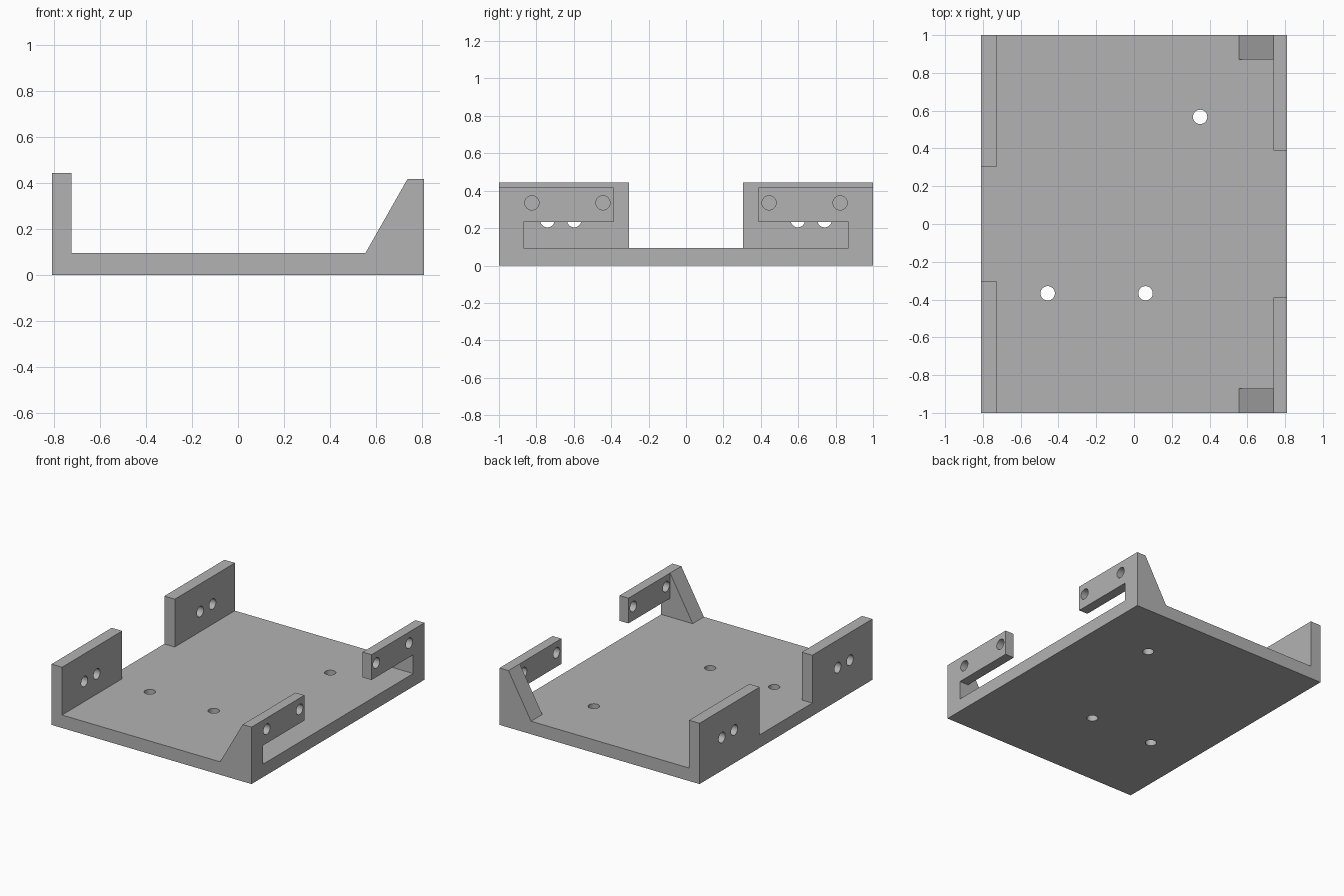
import bpy
import bmesh
from mathutils import Matrix

cube = bpy.data.objects.get("Cube")
if cube:
    bpy.data.objects.remove(cube, do_unlink=True)

FLOOR = 0.095      # top of the base plate
HOLE_R = 0.038
SLOT_TOP = 0.232   # underside of the overhanging arms


def new_object(name, bm):
    mesh = bpy.data.meshes.new(name)
    bmesh.ops.recalc_face_normals(bm, faces=bm.faces)
    bm.to_mesh(mesh)
    bm.free()
    obj = bpy.data.objects.new(name, mesh)
    bpy.context.collection.objects.link(obj)
    return obj


def cut(target, cutter):
    """Subtract the cutter from the target and discard it."""
    cutter.hide_render = True
    bpy.context.view_layer.objects.active = target
    mod = target.modifiers.new("cut", 'BOOLEAN')
    mod.operation = 'DIFFERENCE'
    mod.solver = 'EXACT'
    mod.object = cutter
    bpy.ops.object.modifier_apply(modifier=mod.name)
    bpy.data.objects.remove(cutter, do_unlink=True)


def box_cutter(x, y, z):
    bm = bmesh.new()
    bmesh.ops.create_cube(bm, size=1)
    for v in bm.verts:
        v.co = [lo if c < 0 else hi for c, (lo, hi) in zip(v.co, (x, y, z))]
    return new_object("box_cutter", bm)


def hole_cutter(center, axis='Z', length=0.4):
    rot = Matrix.Rotation(1.5707963, 4, 'Y') if axis == 'X' else Matrix()
    bm = bmesh.new()
    bmesh.ops.create_cone(bm, cap_ends=True, segments=40, radius1=HOLE_R,
                          radius2=HOLE_R, depth=length,
                          matrix=Matrix.Translation(center) @ rot)
    return new_object("hole_cutter", bm)


# Tray: the cross-section with left wall and sloped right wall, run front to back
profile = [(-0.81, 0), (0.81, 0), (0.81, 0.417), (0.738, 0.417),
           (0.555, FLOOR), (-0.725, FLOOR), (-0.725, 0.445), (-0.81, 0.445)]
bm = bmesh.new()
face = bm.faces.new([bm.verts.new((x, -1, z)) for x, z in profile])
ext = bmesh.ops.extrude_face_region(bm, geom=[face])
bmesh.ops.translate(bm, vec=(0, 2, 0),
                    verts=[g for g in ext["geom"] if isinstance(g, bmesh.types.BMVert)])
tray = new_object("mounting_tray", bm)

# Slope trimmed to gussets at both ends, leaving a thin right wall
cut(tray, box_cutter((0.4, 0.738), (-0.87, 0.87), (FLOOR, 0.6)))
# Gaps between the wall tabs
cut(tray, box_cutter((-0.9, -0.7), (-0.304, 0.304), (FLOOR, 0.6)))
cut(tray, box_cutter((0.7, 0.9), (-0.388, 0.388), (FLOOR, 0.6)))
# Slot beneath the right arms
cut(tray, box_cutter((0.7, 0.9), (-0.87, 0.87), (FLOOR, SLOT_TOP)))

# Screw holes in the walls, mirrored front to back
for side in (-1, 1):
    for y in (0.598, 0.741):
        cut(tray, hole_cutter((-0.77, side * y, 0.242), 'X'))
    for y in (0.444, 0.824):
        cut(tray, hole_cutter((0.775, side * y, 0.335), 'X'))

# Screw holes in the floor
for x, y in ((0.35, 0.567), (-0.457, -0.367), (0.061, -0.367)):
    cut(tray, hole_cutter((x, y, 0.05)))

# Plain grey finish
grey = bpy.data.materials.new("plain_grey")
grey.use_nodes = True
color = (0.45, 0.45, 0.45, 1)
grey.diffuse_color = color
grey.node_tree.nodes["Principled BSDF"].inputs["Base Color"].default_value = color
tray.data.materials.clear()
tray.data.materials.append(grey)
for poly in tray.data.polygons:
    poly.material_index = 0

# Smooth hole walls, sharp edges elsewhere
bpy.ops.object.select_all(action='DESELECT')
tray.select_set(True)
bpy.context.view_layer.objects.active = tray
bpy.ops.object.shade_smooth_by_angle(angle=0.52)
